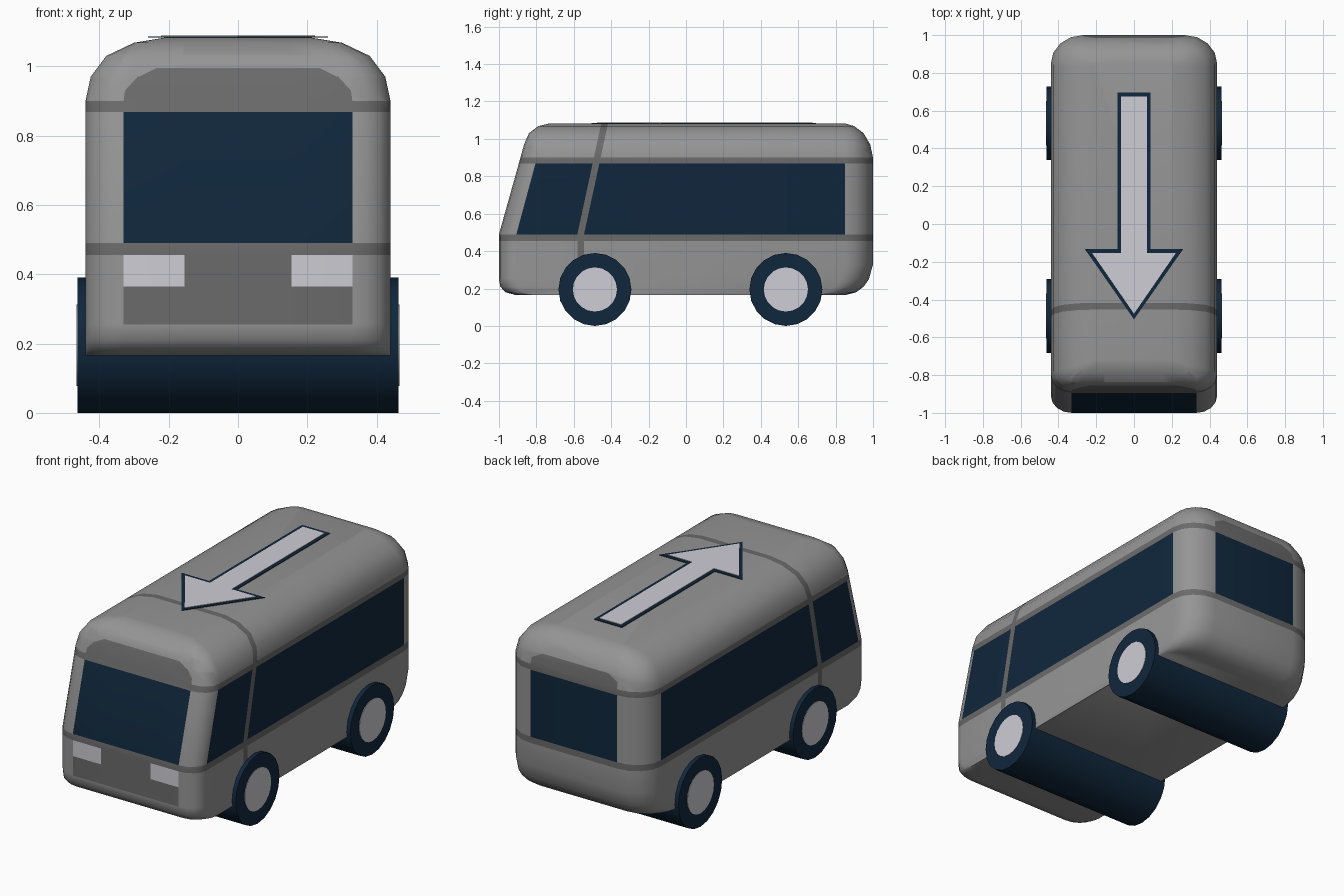
import bpy, bmesh, math
from mathutils import Vector

if "Cube" in bpy.data.objects:
    bpy.data.objects.remove(bpy.data.objects["Cube"])


def material(name, rgb):
    m = bpy.data.materials.new(name)
    m.diffuse_color = (*rgb, 1)
    m.use_nodes = True
    m.node_tree.nodes["Principled BSDF"].inputs["Base Color"].default_value = m.diffuse_color
    return m


BODY = material("body grey", (0.30, 0.30, 0.30))
TRIM = material("trim dark grey", (0.145, 0.145, 0.145))
NAVY = material("dark navy", (0.005, 0.02, 0.045))
LIGHT = material("pale grey", (0.61, 0.61, 0.66))


def finish(name, bm, mats, smooth=True):
    me = bpy.data.meshes.new(name)
    bm.to_mesh(me)
    bm.free()
    for m in mats:
        me.materials.append(m)
    ob = bpy.data.objects.new(name, me)
    bpy.context.collection.objects.link(ob)
    if smooth:
        bpy.ops.object.select_all(action='DESELECT')
        ob.select_set(True)
        bpy.context.view_layer.objects.active = ob
        bpy.ops.object.shade_smooth_by_angle(angle=math.radians(35))
    return ob


# Body shell: rounded plan rings as (height, half width, front y, back y)
LEVELS = [(0.165, .44, -.91, .85), (0.18, .44, -.965, .91), (0.21, .44, -.993, .95),
          (0.25, .44, -1, .978), (0.33, .44, -1, 1), (0.49, .44, -1, 1),
          (0.90, .44, -.885, 1), (0.97, .425, -.866, .985), (1.03, .38, -.84, .95),
          (1.068, .30, -.79, .90), (1.083, .21, -.73, .85)]
SEG = 4


def ring(bm, z, w, front, back):
    t = (w - .21) / .23
    corners = [(1, back, .02 + .15 * t, .015 + .135 * t, 0),
               (-1, back, .02 + .15 * t, .015 + .135 * t, 90),
               (-1, front, .02 + .09 * t, .01 + .08 * t, 180),
               (1, front, .02 + .09 * t, .01 + .08 * t, 270)]
    vs = []
    for sx, y, rx, ry, start in corners:
        cy = y - ry if y > 0 else y + ry
        for i in range(SEG + 1):
            a = math.radians(start + 90 * i / SEG)
            vs.append(bm.verts.new((sx * (w - rx) + rx * math.cos(a),
                                    cy + ry * math.sin(a), z)))
    return vs


bm = bmesh.new()
rings = [ring(bm, *lv) for lv in LEVELS]
for lo, hi in zip(rings, rings[1:]):
    for i in range(len(lo)):
        j = (i + 1) % len(lo)
        bm.faces.new((lo[i], lo[j], hi[j], hi[i]))
bm.faces.new(rings[-1])
bm.faces.new(rings[0][::-1])
bmesh.ops.recalc_face_normals(bm, faces=bm.faces)


def cut(co, no, test=lambda c, n: True):
    """Slice the faces that pass the test along a plane."""
    bm.normal_update()
    faces = [f for f in bm.faces if test(f.calc_center_median(), f.normal)]
    edges = {e for f in faces for e in f.edges}
    verts = {v for f in faces for v in f.verts}
    bmesh.ops.bisect_plane(bm, geom=list(verts) + list(edges) + faces, dist=1e-5,
                           plane_co=co, plane_no=no)


def is_front(c, n):
    return n.y < -.3 and c.y < -.7


def is_back(c, n):
    return n.y > .3 and c.y > .7


def is_side(c, n):
    return abs(n.x) > .8


def corner_chords(cx, cz, rx, rz, steps=4):
    """Straight chords of a rounded panel corner: point and outward normal."""
    p = [(cx + rx * math.cos(a), cz + rz * math.sin(a))
         for a in [math.pi / 2 * i / steps for i in range(steps + 1)]]
    return [(a, (b[1] - a[1], a[0] - b[0])) for a, b in zip(p, p[1:])]


FRONT_ARC = corner_chords(.20, .90, .13, .095)
BACK_ARC = corner_chords(.18, .90, .09, .07)

# Cuts for the belt lines, panels, windows and lights
for z in (.455, .49, .868, .90):
    cut((0, 0, z), (0, 0, 1))
for z in (.255, .365, .995):
    cut((0, 0, z), (0, 0, 1), is_front)
cut((0, 0, .97), (0, 0, 1), is_back)
for s in (1, -1):
    for x in (.33, .155):
        cut((s * x, 0, 0), (1, 0, 0), is_front)
    cut((s * .27, 0, 0), (1, 0, 0), is_back)
    for arc, side in ((FRONT_ARC, is_front), (BACK_ARC, is_back)):
        for (px, pz), (nx, nz) in arc:
            cut((s * px, 0, pz), (s * nx, 0, nz),
                lambda c, n: side(c, n) and c.z > .9 and c.x * s > 0)
# Cuts for the door line and side window ends
SLOPE = .216
for d in (-.018, .018):
    cut((0, -.563 + d, .49), (0, 1, -SLOPE), lambda c, n: c.z > .49)
    cut((0, -.563 + d, 0), (0, 1, 0), lambda c, n: is_side(c, n) and c.z < .49)
cut((0, -.907, .49), (0, 1, -.27), lambda c, n: is_side(c, n) and .49 < c.z < .87)
cut((0, .85, 0), (0, 1, 0), lambda c, n: is_side(c, n) and .49 < c.z < .87)


def inside(arc, x, z):
    return z < .9 or all((x - p[0]) * n[0] * q + (z - p[1]) * n[1] * q < 1e-4
                         for p, n in arc for q in [1 if n[0] + n[1] > 0 else -1])


def colour(c, n):
    x, z = abs(c.x), c.z
    if n.z < -.5:
        return 0
    if is_front(c, n) and x < .33 and .255 < z < .995 and inside(FRONT_ARC, x, z):
        if .49 < z < .868:
            return 2
        return 3 if x > .155 and .365 < z < .455 else 1
    if is_back(c, n) and x < .27 and .49 < z < .97 and inside(BACK_ARC, x, z):
        return 2 if z < .868 else 1
    if .455 < z < .49 or .868 < z < .90:
        return 1
    if abs(c.y + .563 - SLOPE * max(0, z - .49)) < .018:
        return 1
    if is_side(c, n) and .49 < z < .868 and -.907 + .27 * (z - .49) < c.y < .85:
        return 2
    return 0


bm.normal_update()
for f in bm.faces:
    f.material_index = colour(f.calc_center_median(), f.normal)
finish("bus_body", bm, [BODY, TRIM, NAVY, LIGHT])


# Roof arrow: dark outline plate with a pale plate on top
def arrow(name, pts, z, mat):
    b = bmesh.new()
    outline = pts + [(-x, y) for x, y in reversed(pts) if x > 0]
    f = b.faces.new([b.verts.new((x, y, z)) for x, y in outline])
    ex = bmesh.ops.extrude_face_region(b, geom=[f])
    bmesh.ops.translate(b, vec=(0, 0, -.003),
                        verts=[v for v in ex["geom"] if isinstance(v, bmesh.types.BMVert)])
    bmesh.ops.recalc_face_normals(b, faces=b.faces)
    finish(name, b, [mat], False)


arrow("roof_arrow_outline", [(0, -.505), (.26, -.133), (.087, -.133), (.087, .695)], 1.086, NAVY)
arrow("roof_arrow", [(0, -.475), (.222, -.153), (.068, -.153), (.068, .675)], 1.0885, LIGHT)


# Wheels: one full-width roller per axle with a hub plate on each end
def drum(name, x, y, r, length, mat):
    b = bmesh.new()
    bmesh.ops.create_cone(b, cap_ends=True, segments=20, radius1=r, radius2=r, depth=length)
    ob = finish(name, b, [mat])
    ob.rotation_euler = (0, math.pi / 2, 0)
    ob.location = (x, y, .195)


for name, y in (("front", -.487), ("rear", .534)):
    drum(name + "_wheels", 0, y, .195, .926, NAVY)
    for s, side in ((1, "right"), (-1, "left")):
        drum(f"{name}_{side}_hub", s * .463, y, .118, .005, LIGHT)
